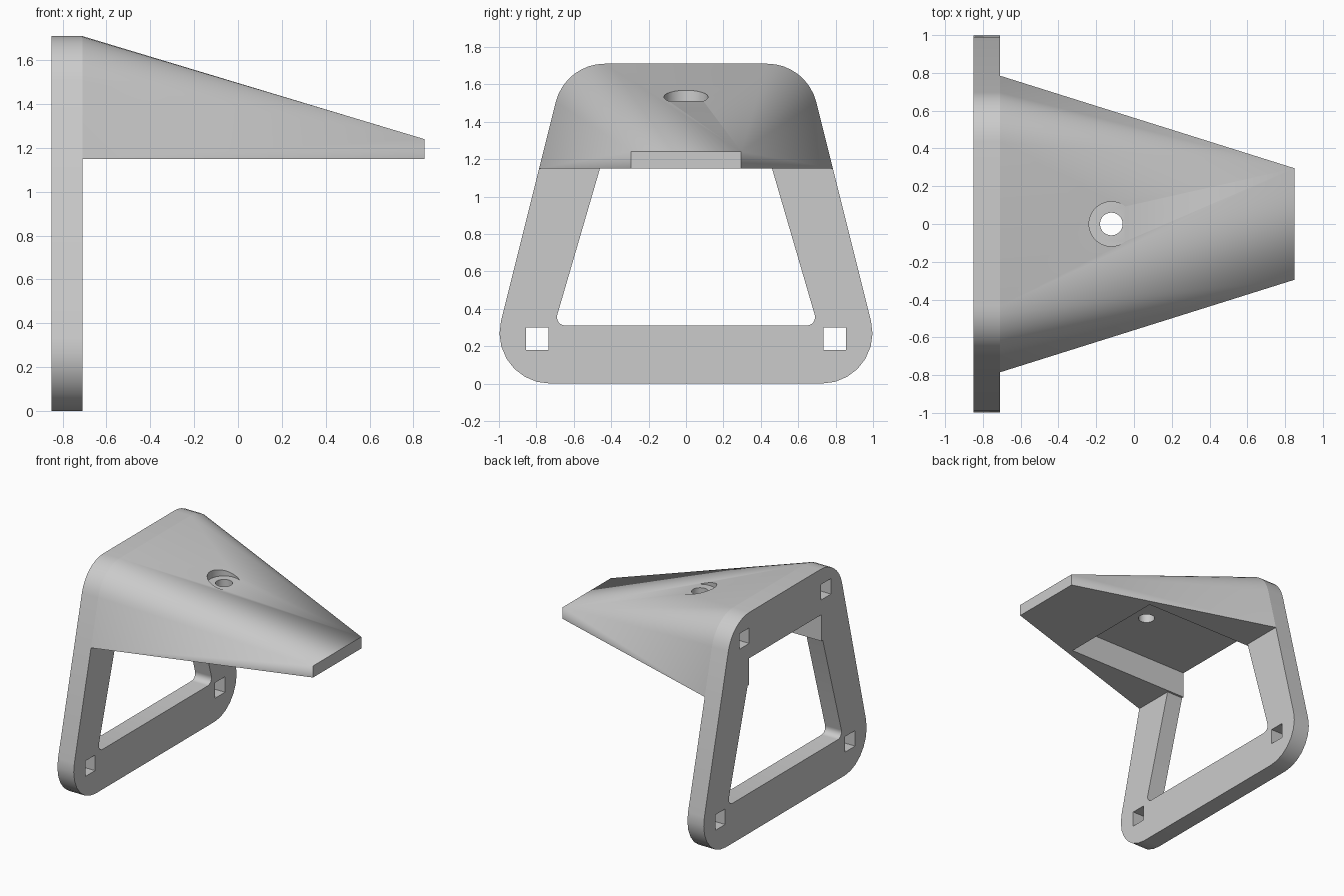
import bpy, bmesh, math
from mathutils import Vector

cube = bpy.data.objects.get("Cube")
if cube:
    bpy.data.objects.remove(cube, do_unlink=True)

BACK, FACE, TIP = -0.85, -0.71, 0.85
SHELF_Z = 1.15

grey = bpy.data.materials.new("light grey")
grey.use_nodes = True
grey.diffuse_color = (0.6, 0.6, 0.6, 1)
grey.node_tree.nodes["Principled BSDF"].inputs["Base Color"].default_value = (0.6, 0.6, 0.6, 1)


def fillet(prev, corner, nxt, radius, steps):
    """Arc points that round one corner of a (y, z) profile."""
    p, c, n = Vector(prev), Vector(corner), Vector(nxt)
    a, b = (p - c).normalized(), (n - c).normalized()
    half = a.angle(b) / 2
    centre = c + (a + b).normalized() * radius / math.sin(half)
    start = (c + a * radius / math.tan(half) - centre).normalized()
    end = (c + b * radius / math.tan(half) - centre).normalized()
    return [centre + start.slerp(end, i / steps) * radius for i in range(steps + 1)]


def mirrored(points):
    """Close a right-hand half profile with its mirror image."""
    return list(points) + [Vector((-p[0], p[1])) for p in reversed(points)]


def make_object(name, bm):
    bmesh.ops.recalc_face_normals(bm, faces=bm.faces)
    mesh = bpy.data.meshes.new(name)
    bm.to_mesh(mesh)
    bm.free()
    mesh.materials.append(grey)
    obj = bpy.data.objects.new(name, mesh)
    bpy.context.collection.objects.link(obj)
    return obj


def prism(name, profile, x0, x1):
    """Extrude a (y, z) profile along x."""
    bm = bmesh.new()
    face = bm.faces.new([bm.verts.new((x0, p[0], p[1])) for p in profile])
    ext = bmesh.ops.extrude_face_region(bm, geom=[face], use_keep_orig=True)
    moved = [g for g in ext["geom"] if isinstance(g, bmesh.types.BMVert)]
    bmesh.ops.translate(bm, verts=moved, vec=(x1 - x0, 0, 0))
    return make_object(name, bm)


def block(name, x0, x1, y, half_y, z0, z1):
    return prism(name, [(y - half_y, z0), (y + half_y, z0), (y + half_y, z1), (y - half_y, z1)], x0, x1)


def cylinder(name, x, radius, z0, z1):
    bm = bmesh.new()
    bmesh.ops.create_cone(bm, cap_ends=True, segments=48, radius1=radius, radius2=radius, depth=z1 - z0)
    bmesh.ops.translate(bm, verts=bm.verts, vec=(x, 0, (z0 + z1) / 2))
    return make_object(name, bm)


def combine(target, tool, operation):
    """Apply one boolean and discard the tool object."""
    mod = target.modifiers.new("combine", 'BOOLEAN')
    mod.operation, mod.solver, mod.object = operation, 'EXACT', tool
    bpy.context.view_layer.update()
    result = target.evaluated_get(bpy.context.evaluated_depsgraph_get())
    mesh = bpy.data.meshes.new_from_object(result)
    target.modifiers.clear()
    target.data = mesh
    bpy.data.objects.remove(tool, do_unlink=True)


# Outer frame profile: a trapezoid with rounded corners
low, high = (1.073, 0), (0.645, 1.71)
side = Vector(low).lerp(Vector(high), SHELF_Z / high[1])
lower_arc = fillet((0, 0), low, high, 0.27, 7)
upper_arc = fillet(low, high, (0, high[1]), 0.27, 8)
bracket = prism("wall_bracket", mirrored(lower_arc + [side] + upper_arc), BACK, FACE)

# Window through the frame below the shelf
sill, head = (0.705, 0.31), (0.46, SHELF_Z)
window = prism("window_cutter", mirrored(fillet((0, 0.31), sill, head, 0.045, 6) + [Vector(head)]), -1, -0.6)
combine(bracket, window, 'DIFFERENCE')

# Tapered shelf from the frame's upper outline to a small flat tip
bm = bmesh.new()
for p in mirrored([side] + upper_arc):
    bm.verts.new((FACE, p[0], p[1]))
for y in (-0.295, 0.295):
    for z in (SHELF_Z, 1.24):
        bm.verts.new((TIP, y, z))
bmesh.ops.convex_hull(bm, input=bm.verts)
bmesh.ops.dissolve_limit(bm, angle_limit=0.002, verts=bm.verts, edges=bm.edges)
combine(bracket, make_object("shelf", bm), 'UNION')

# Hollow under the shelf, open at the back
combine(bracket, block("hollow_cutter", -1, 0.22, 0, 0.443, 1.1, 1.355), 'DIFFERENCE')

# Square fixing holes: through at the bottom, blind at the top
for s in (-1, 1):
    combine(bracket, block("lower_hole", -1, -0.6, s * 0.795, 0.06, 0.18, 0.30), 'DIFFERENCE')
    combine(bracket, block("upper_hole", -1, FACE, s * 0.5, 0.06, 1.47, 1.59), 'DIFFERENCE')

# Screw hole with a flat-bottomed counterbore
combine(bracket, cylinder("screw_hole", -0.12, 0.06, 1.2, 1.8), 'DIFFERENCE')
combine(bracket, cylinder("counterbore", -0.12, 0.118, 1.51, 1.8), 'DIFFERENCE')

bpy.ops.object.select_all(action='DESELECT')
bracket.select_set(True)
bpy.context.view_layer.objects.active = bracket
bpy.ops.object.shade_smooth_by_angle(angle=math.radians(30))
